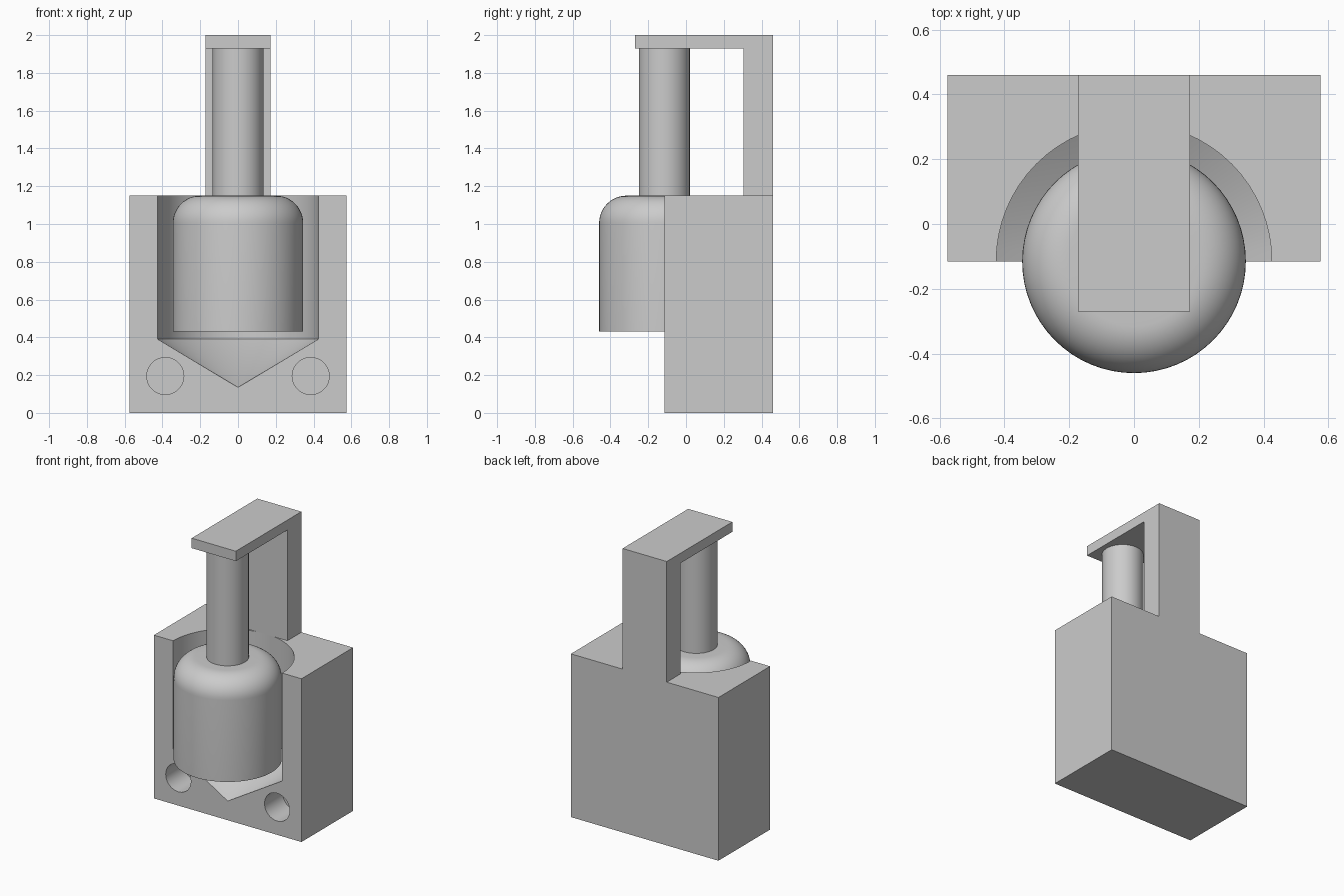
import bpy, bmesh, math
from mathutils import Matrix, Vector

if "Cube" in bpy.data.objects:
    bpy.data.objects.remove(bpy.data.objects["Cube"])

AXIS_Y = -0.115          # vertical axis shared by the bore and the plunger
TOP = 1.15               # top of the block

grey = bpy.data.materials.new("plain grey")
grey.diffuse_color = (0.6, 0.6, 0.6, 1)
grey.use_nodes = True
grey.node_tree.nodes["Principled BSDF"].inputs["Base Color"].default_value = grey.diffuse_color


def finish(name, bm):
    bmesh.ops.recalc_face_normals(bm, faces=bm.faces)
    mesh = bpy.data.meshes.new(name)
    bm.to_mesh(mesh)
    bm.free()
    ob = bpy.data.objects.new(name, mesh)
    bpy.context.collection.objects.link(ob)
    mesh.materials.append(grey)
    return ob


def box(name, x, y, z):
    bm = bmesh.new()
    bmesh.ops.create_cube(bm, size=1)
    for v in bm.verts:
        v.co = [lo + (c + 0.5) * (hi - lo) for c, (lo, hi) in zip(v.co, (x, y, z))]
    return finish(name, bm)


def lathe(name, profile, steps=64):
    """Revolve (radius, height) points around the shared axis."""
    bm = bmesh.new()
    vs = [bm.verts.new((r, AXIS_Y, z)) for r, z in profile]
    es = [bm.edges.new(p) for p in zip(vs, vs[1:])]
    bmesh.ops.spin(bm, geom=vs + es, cent=(0, AXIS_Y, 0), axis=(0, 0, 1),
                   angle=math.tau, steps=steps)
    bmesh.ops.remove_doubles(bm, verts=bm.verts, dist=1e-5)
    return finish(name, bm)


def smooth(ob):
    bpy.ops.object.select_all(action='DESELECT')
    ob.select_set(True)
    bpy.context.view_layer.objects.active = ob
    bpy.ops.object.shade_smooth_by_angle(angle=math.radians(30))


def boolean(target, tool, op):
    """Apply a boolean, then discard the tool."""
    mod = target.modifiers.new(op, 'BOOLEAN')
    mod.operation, mod.solver, mod.object = op, 'EXACT', tool
    bpy.ops.object.select_all(action='DESELECT')
    bpy.context.view_layer.objects.active = target
    target.select_set(True)
    bpy.ops.object.modifier_apply(modifier=mod.name)
    bpy.data.objects.remove(tool)


# Block with a half-open bore ending in a cone
block = box("block", (-0.575, 0.575), (-0.115, 0.46), (0, TOP))
bore = lathe("bore_cutter", [(0, 0.135), (0.425, 0.39), (0.425, 1.4), (0, 1.4)])
boolean(block, bore, 'DIFFERENCE')

# Two blind holes in the front
for side in (-1, 1):
    bm = bmesh.new()
    bmesh.ops.create_cone(bm, cap_ends=True, segments=48, radius1=0.098, radius2=0.098,
                          depth=0.4, matrix=Matrix.Translation((side * 0.385, -0.115, 0.195))
                          @ Matrix.Rotation(math.pi / 2, 4, 'X'))
    boolean(block, finish("hole_cutter", bm), 'DIFFERENCE')

# Bracket: rear post and overhanging arm, extruded from a side profile
bm = bmesh.new()
outline = [(0.46, TOP), (0.46, 2), (-0.27, 2), (-0.27, 1.93), (0.305, 1.93), (0.305, TOP)]
face = bm.faces.new([bm.verts.new((-0.172, y, z)) for y, z in outline])
ext = bmesh.ops.extrude_face_region(bm, geom=[face])["geom"]
bmesh.ops.translate(bm, vec=Vector((0.344, 0, 0)),
                    verts=[g for g in ext if isinstance(g, bmesh.types.BMVert)])
boolean(block, finish("bracket", bm), 'UNION')
block.name = "block_with_bracket"
smooth(block)

# Plunger with rounded shoulder and rod up to the arm
R, F = 0.345, 0.145
shoulder = [(R - F + F * math.cos(a), TOP - F + F * math.sin(a))
            for a in (i * math.pi / 24 for i in range(13))]
plunger = lathe("plunger_and_rod", [(0, 0.43), (R, 0.43)] + shoulder
                + [(0.135, TOP), (0.135, 1.93), (0, 1.93)])
smooth(plunger)
